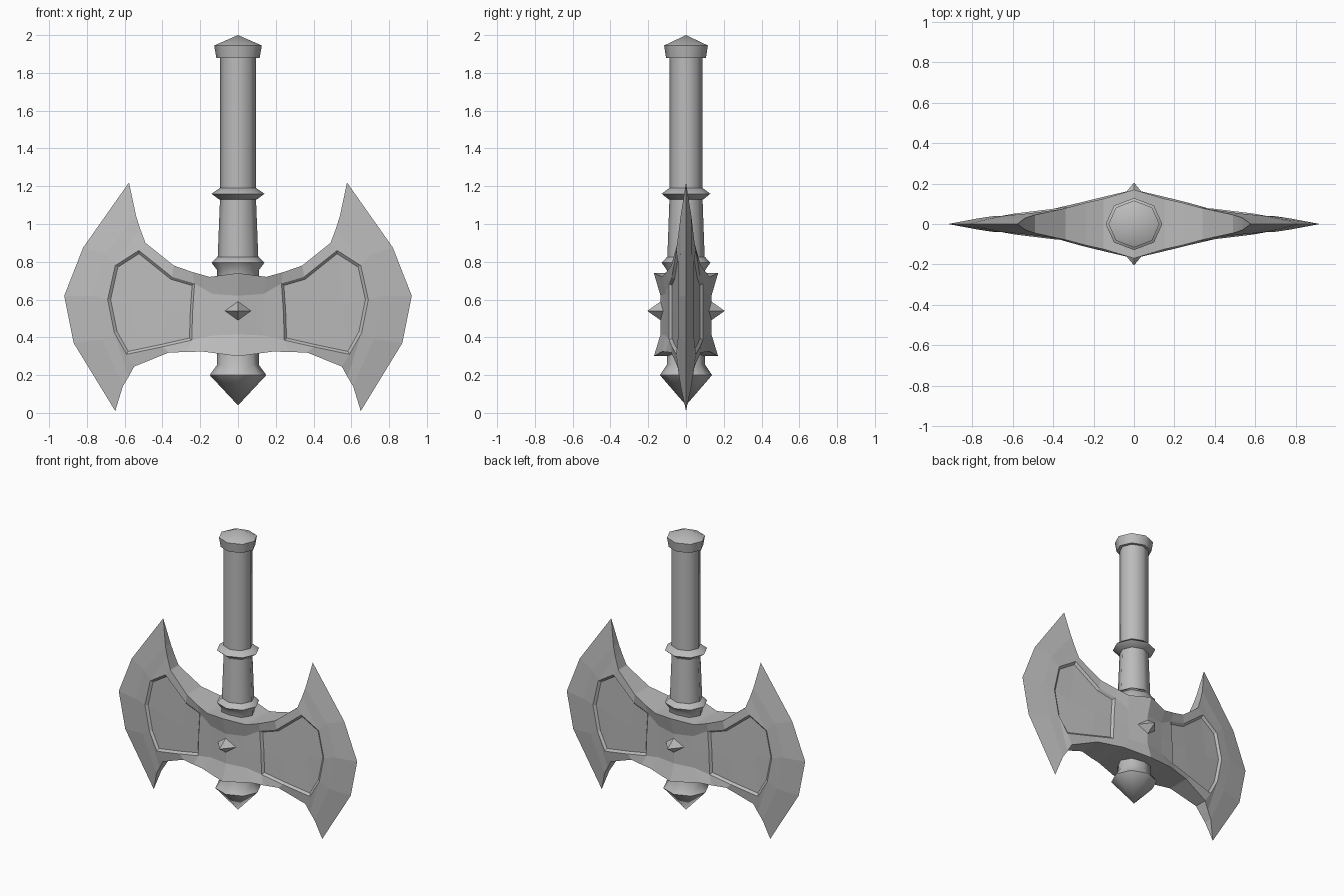
import bpy, bmesh, math
from mathutils import Vector

cube = bpy.data.objects.get("Cube")
if cube:
    bpy.data.objects.remove(cube, do_unlink=True)

GREY = (0.5, 0.5, 0.5, 1)
steel = bpy.data.materials.new("grey_steel")
steel.use_nodes = True
steel.diffuse_color = GREY
steel.node_tree.nodes["Principled BSDF"].inputs["Base Color"].default_value = GREY


def finish(bm, name, angle):
    """Weld, orient and shade a part; edges beyond the angle stay sharp."""
    bmesh.ops.remove_doubles(bm, verts=bm.verts, dist=0.0005)
    bmesh.ops.recalc_face_normals(bm, faces=bm.faces)
    for face in bm.faces:
        face.smooth = angle > 0
    for edge in bm.edges:
        edge.smooth = edge.calc_face_angle(0) < math.radians(angle)
    mesh = bpy.data.meshes.new(name)
    bm.to_mesh(mesh)
    bm.free()
    mesh.materials.append(steel)
    obj = bpy.data.objects.new(name, mesh)
    bpy.context.collection.objects.link(obj)
    return obj


def lathe(name, profile, sides=8, squash=0.92):
    """Turn a (radius, height) profile into a faceted, slightly flattened solid."""
    bm = bmesh.new()
    rings = []
    for r, z in profile:
        angles = [math.tau * i / sides for i in range(sides)]
        rings.append([bm.verts.new((r * math.cos(a), squash * r * math.sin(a), z)) for a in angles])
    for low, high in zip(rings, rings[1:]):
        for i in range(sides):
            j = (i + 1) % sides
            bm.faces.new((low[i], low[j], high[j], high[i]))
    return finish(bm, name, 50)


# Haft pieces, bottom to top
lathe("bottom_point", [(0, .04), (.15, .20), (.11, .255), (.11, .36), (0, .36)])
lathe("lower_collar", [(0, .70), (.11, .70), (.11, .755), (.14, .795), (.11, .825), (0, .825)])
lathe("lower_shaft", [(0, .81), (.108, .81), (.095, 1.14), (0, 1.14)])
lathe("upper_collar", [(0, 1.13), (.10, 1.13), (.14, 1.16), (.097, 1.19), (0, 1.19)])
lathe("grip", [(0, 1.18), (.095, 1.18), (.095, 1.89), (0, 1.89)])
lathe("end_cap", [(0, 1.88), (.115, 1.88), (.126, 1.945), (0, 2.0)])

# Blade columns from the middle to the cutting edge:
# five (x, z) points from top rim to bottom rim, then rim and body half thickness
COLUMNS = [
    ([(0, .74), (0, .62), (0, .52), (0, .415), (0, .30)], .17, .135),
    ([(.15, .72), (.135, .63), (.135, .52), (.135, .41), (.19, .325)], .125, .108),
    ([(.24, .745), (.23, .685), (.24, .54), (.245, .385), (.27, .322)], .105, .09),
    ([(.34, .78), (.35, .72), (.38, .54), (.40, .35), (.365, .32)], .078, .075),
    ([(.49, .90), (.525, .86), (.56, .57), (.59, .31), (.55, .245)], .045, .052),
    ([(.52, .98), (.65, .78), (.69, .60), (.655, .425), (.58, .19)], .036, .040),
    ([(.54, 1.045), (.705, .84), (.77, .62), (.72, .39), (.61, .14)], .028, .028),
    ([(.577, 1.22), (.82, .875), (.92, .62), (.87, .37), (.65, .01)], 0, 0),
]
PANEL_COLUMNS, PANEL_ROWS = range(2, 5), range(1, 3)

bm = bmesh.new()
panels = []
for sx in (1, -1):
    sides = []
    for sy in (1, -1):
        grid = []
        for points, rim, body in COLUMNS:
            grid.append([bm.verts.new((sx * x, sy * (rim if row in (0, 4) else body), z))
                         for row, (x, z) in enumerate(points)])
        panel = []
        for c in range(len(grid) - 1):
            for r in range(4):
                quad = [grid[c][r], grid[c + 1][r], grid[c + 1][r + 1], grid[c][r + 1]]
                face = bm.faces.new(quad if sx * sy > 0 else quad[::-1])
                if c in PANEL_COLUMNS and r in PANEL_ROWS:
                    panel.append(face)
        panels.append(panel)
        sides.append(grid)
    # Top and bottom rims join the front and back skins
    front, back = sides
    for c in range(len(COLUMNS) - 1):
        for r in (0, 4):
            bm.faces.new((front[c][r], front[c + 1][r], back[c + 1][r], back[c][r]))
bmesh.ops.remove_doubles(bm, verts=bm.verts, dist=0.0005)
bmesh.ops.recalc_face_normals(bm, faces=bm.faces)

# Recessed panels on all four cheeks
for panel in panels:
    bmesh.ops.inset_region(bm, faces=panel, thickness=0.014, depth=-0.014, use_even_offset=True)
finish(bm, "double_blade", 0)

# Diamond studs on the front and back ridge
for label, sy in (("front", -1), ("back", 1)):
    bm = bmesh.new()
    base = [bm.verts.new((x, sy * .12, z)) for x, z in ((.07, .54), (0, .60), (-.07, .54), (0, .48))]
    tip = bm.verts.new((0, sy * .205, .54))
    bm.faces.new(base)
    for i in range(4):
        bm.faces.new((base[i], base[(i + 1) % 4], tip))
    finish(bm, label + "_stud", 0)
